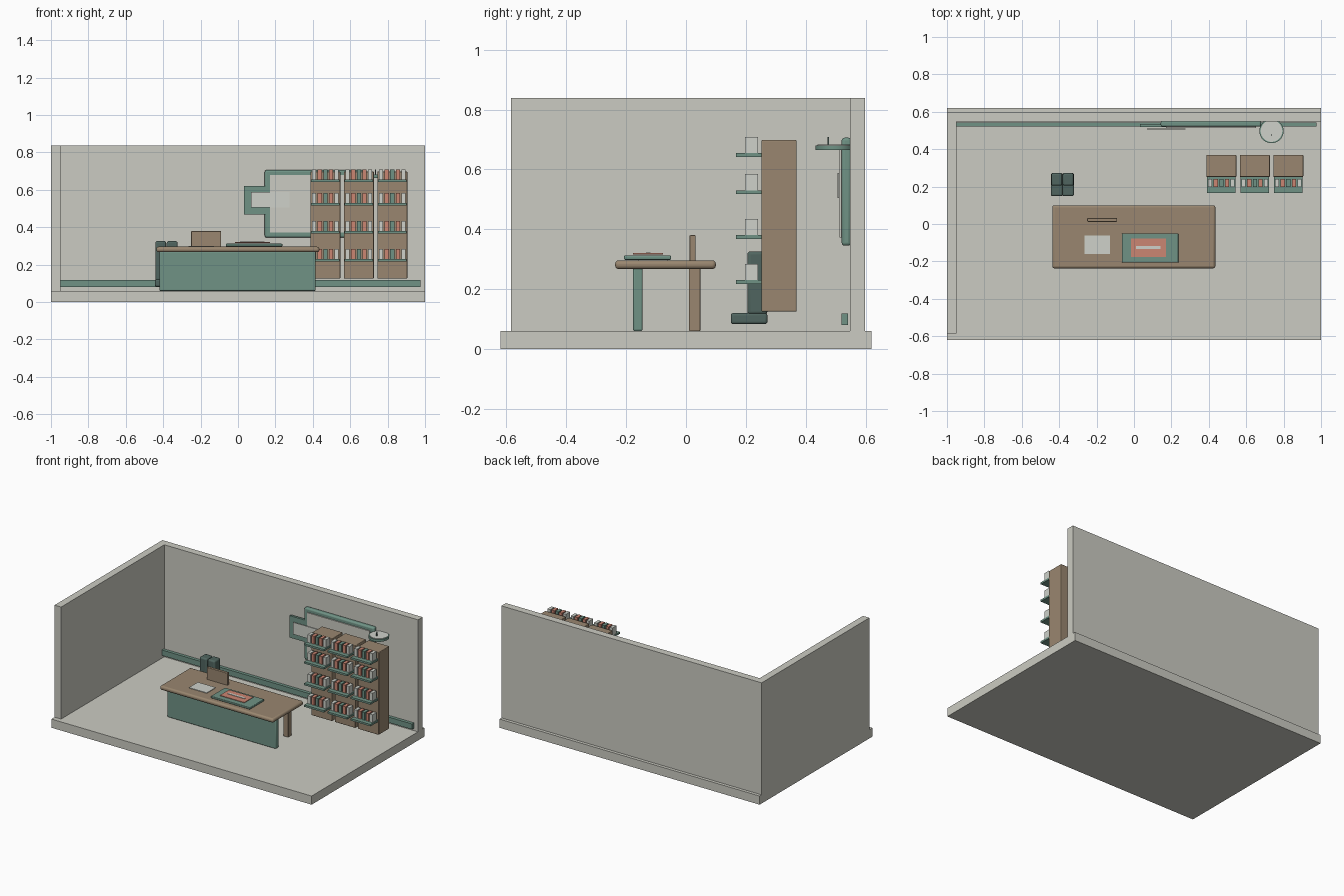
import bpy
import math

cube = bpy.data.objects.get("Cube")
if cube:
    bpy.data.objects.remove(cube, do_unlink=True)


def material(name, rgb):
    mat = bpy.data.materials.new(name)
    mat.use_nodes = True
    color = (*rgb, 1)
    mat.diffuse_color = color
    mat.node_tree.nodes["Principled BSDF"].inputs["Base Color"].default_value = color
    return mat


WALL = material("warm grey", (0.60, 0.60, 0.54))
WOOD = material("wood brown", (0.32, 0.24, 0.16))
GREEN = material("sage green", (0.16, 0.29, 0.235))
DARK = material("dark green", (0.08, 0.13, 0.115))
CORAL = material("coral", (0.60, 0.24, 0.17))
PAPER = material("paper white", (0.62, 0.64, 0.59))


def finish(name, mat, bevel=0, segments=3):
    obj = bpy.context.object
    obj.name = name
    obj.data.materials.append(mat)
    if bevel:
        mod = obj.modifiers.new("soft edges", "BEVEL")
        mod.width = bevel
        mod.segments = segments
        bpy.ops.object.shade_smooth_by_angle(angle=math.radians(40))
    return obj


def box(name, mat, x, y, z, bevel=0):
    """Box spanning the given (low, high) ranges."""
    bpy.ops.mesh.primitive_cube_add(size=1)
    obj = bpy.context.object
    for v in obj.data.vertices:
        v.co = [r[0] if c < 0 else r[1] for c, r in zip(v.co, (x, y, z))]
    return finish(name, mat, bevel)


def disc(name, mat, center, radius, depth):
    bpy.ops.mesh.primitive_cylinder_add(vertices=40, radius=radius, depth=depth, location=center)
    obj = finish(name, mat)
    bpy.ops.object.shade_smooth_by_angle(angle=math.radians(40))
    return obj


# Room shell
box("floor", WALL, (-1, 1), (-0.62, 0.62), (0, 0.06))
box("back_wall", WALL, (-1, 1), (0.548, 0.598), (0.06, 0.838))
box("side_wall", WALL, (-1, -0.95), (-0.585, 0.548), (0.06, 0.838))
box("wall_strip", GREEN, (-0.95, 0.975), (0.52, 0.542), (0.08, 0.118))

# Desk
box("desk_top", WOOD, (-0.437, 0.435), (-0.237, 0.1), (0.267, 0.296), 0.012)
box("desk_front", GREEN, (-0.42, 0.415), (-0.177, -0.145), (0.06, 0.27), 0.006)
for side, x in (("left", 0.36), ("right", -0.36)):
    box(f"desk_leg_{side}", WOOD, (x - 0.019, x + 0.019), (0.01, 0.048), (0.06, 0.27), 0.003)

# Things on the desk
box("desk_board", WOOD, (-0.25, -0.09), (0.012, 0.032), (0.29, 0.38), 0.003)
box("desk_mat", GREEN, (-0.065, 0.237), (-0.207, -0.05), (0.298, 0.312), 0.004)
box("mat_card", CORAL, (-0.015, 0.172), (-0.177, -0.077), (0.316, 0.32))
box("card_stripe", PAPER, (0.012, 0.142), (-0.134, -0.118), (0.32, 0.323))
box("paper_sheet", PAPER, (-0.265, -0.128), (-0.16, -0.062), (0.296, 0.3))

# Pair of seats behind the desk
for side, x in (("left", -0.352), ("right", -0.413)):
    box(f"seat_{side}", DARK, (x - 0.031, x + 0.031), (0.15, 0.272), (0.083, 0.12), 0.008)
    box(f"seat_back_{side}", DARK, (x - 0.029, x + 0.029), (0.205, 0.272), (0.115, 0.326), 0.01)

# Bookcases with shelves and books
BOOKS = (PAPER, CORAL, GREEN, CORAL, PAPER)
for n in range(3):
    x0 = 0.387 + n * 0.179
    box(f"bookcase_{n + 1}", WOOD, (x0, x0 + 0.16), (0.252, 0.37), (0.125, 0.698), 0.004)
    for row, z in enumerate((0.23, 0.38, 0.53, 0.655)):
        box(f"shelf_{n + 1}_{row + 1}", GREEN, (x0 + 0.004, x0 + 0.156),
            (0.167, 0.254), (z - 0.013, z))
        for b, mat in enumerate(BOOKS):
            bx = x0 + 0.02 + b * 0.03
            box(f"book_{n + 1}_{row + 1}_{b + 1}", mat, (bx - 0.011, bx + 0.011),
                (0.197, 0.241), (z, z + 0.054))

# Wall display with side tag
box("display_frame", GREEN, (0.143, 0.68), (0.52, 0.552), (0.345, 0.706), 0.01)
box("display_face", WALL, (0.17, 0.652), (0.513, 0.522), (0.372, 0.68))
box("display_tag", GREEN, (0.032, 0.31), (0.519, 0.535), (0.468, 0.62))
box("tag_plate", PAPER, (0.07, 0.275), (0.506, 0.511), (0.505, 0.588))

# Round wall dial lying flat, with an upright hand
disc("dial_rim", GREEN, (0.735, 0.497, 0.672), 0.065, 0.016)
disc("dial_face", PAPER, (0.735, 0.497, 0.681), 0.058, 0.004)
box("dial_hand", DARK, (0.732, 0.738), (0.472, 0.478), (0.68, 0.708))
